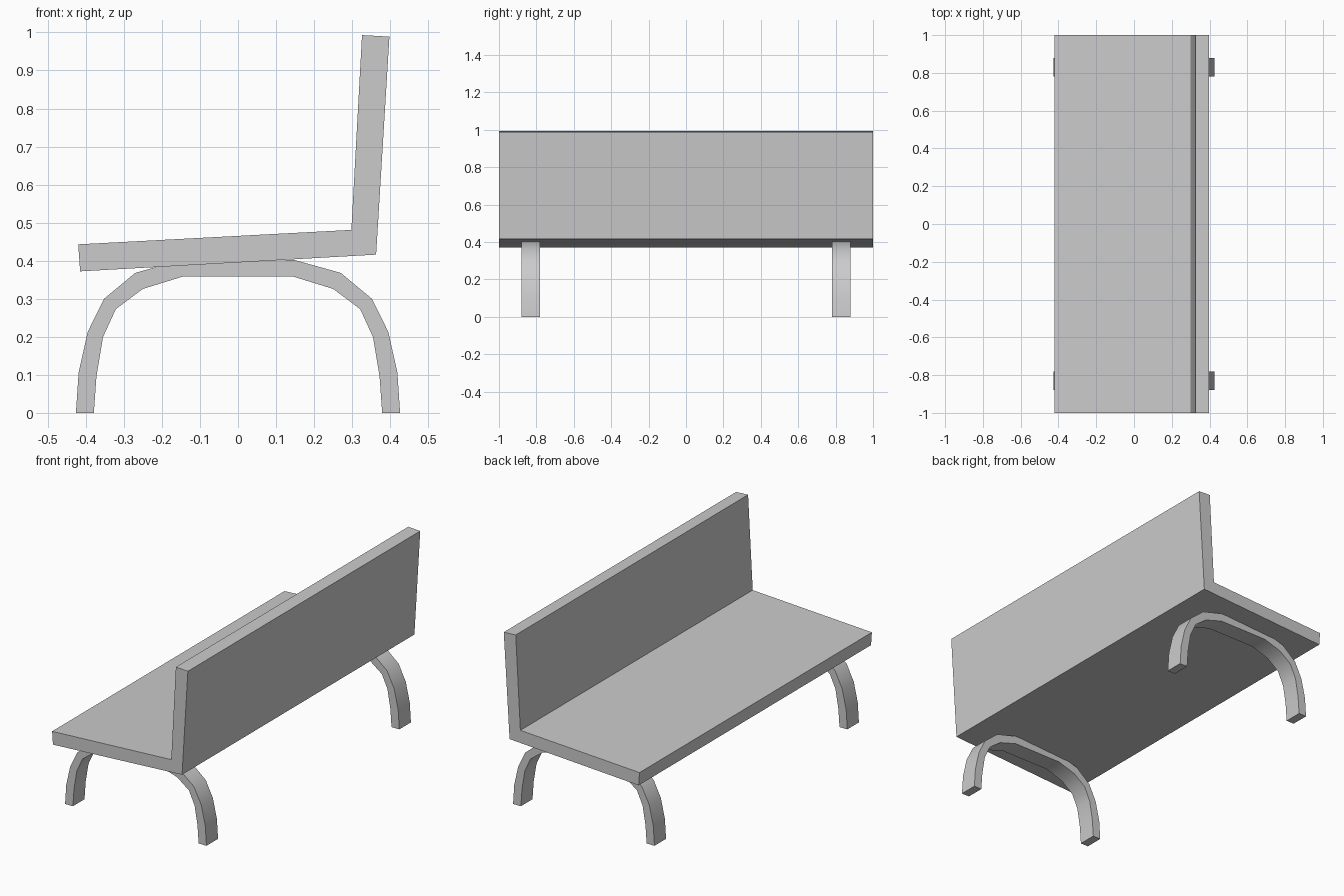
import bpy, bmesh, math

if "Cube" in bpy.data.objects:
    bpy.data.objects.remove(bpy.data.objects["Cube"])


def extrude_profile(name, profile, y0, y1):
    """Extrude an (x, z) outline from y0 to y1."""
    bm = bmesh.new()
    face = bm.faces.new([bm.verts.new((x, y0, z)) for x, z in profile])
    ext = bmesh.ops.extrude_face_region(bm, geom=[face])
    verts = [g for g in ext["geom"] if isinstance(g, bmesh.types.BMVert)]
    bmesh.ops.translate(bm, vec=(0, y1 - y0, 0), verts=verts)
    bmesh.ops.recalc_face_normals(bm, faces=bm.faces)
    mesh = bpy.data.meshes.new(name)
    bm.to_mesh(mesh)
    bm.free()
    obj = bpy.data.objects.new(name, mesh)
    bpy.context.collection.objects.link(obj)
    return obj


# Tilted seat and backrest, one L-shaped slab
extrude_profile("seat_and_backrest", [
    (-0.42, 0.443), (0.298, 0.481), (0.326, 0.993),
    (0.398, 0.989), (0.363, 0.416), (-0.415, 0.372)], -1.0, 1.0)

# Arched legs: half outlines from foot to crown, mirrored across x
outer = [(0.426, 0), (0.419, 0.106), (0.395, 0.213),
         (0.352, 0.300), (0.270, 0.368), (0.148, 0.402)]
inner = [(0.379, 0), (0.372, 0.097), (0.355, 0.199),
         (0.321, 0.273), (0.250, 0.326), (0.146, 0.358)]


def arch(half):
    return half + [(-x, z) for x, z in reversed(half)]


leg_profile = arch(outer) + arch(inner)[::-1]
for name, y in (("left_leg_arch", -0.88), ("right_leg_arch", 0.78)):
    leg = extrude_profile(name, leg_profile, y, y + 0.10)
    bpy.ops.object.select_all(action="DESELECT")
    leg.select_set(True)
    bpy.context.view_layer.objects.active = leg
    bpy.ops.object.shade_smooth_by_angle(angle=math.radians(30))
